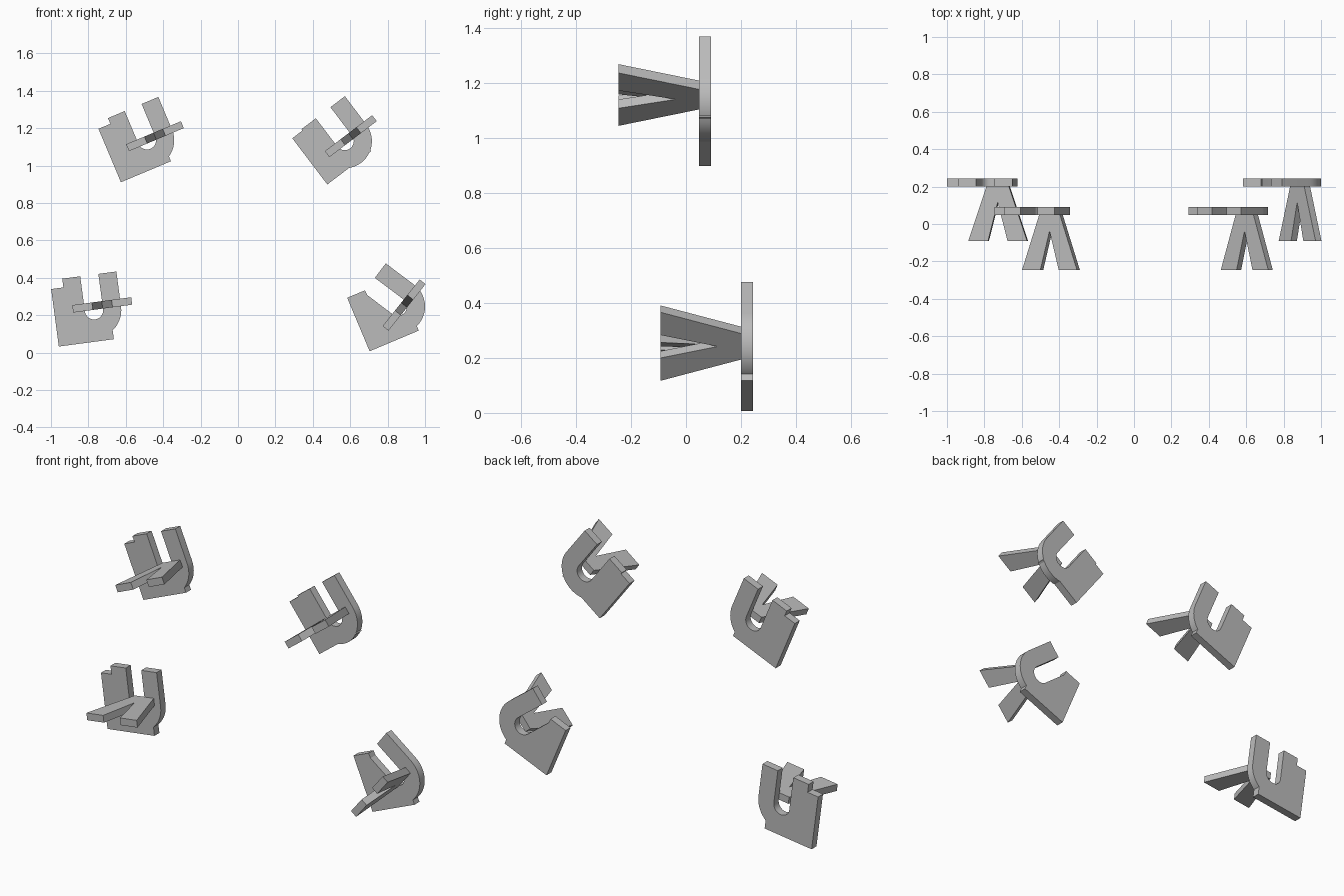
import bpy, bmesh, math
from mathutils import Matrix, Vector

if "Cube" in bpy.data.objects:
    bpy.data.objects.remove(bpy.data.objects["Cube"])

grey = bpy.data.materials.new("plain_grey")
grey.diffuse_color = (0.5, 0.5, 0.5, 1)
grey.use_nodes = True
grey.node_tree.nodes["Principled BSDF"].inputs["Base Color"].default_value = grey.diffuse_color

THICK = 0.044      # plate thickness
R_OUT, R_IN = 0.146, 0.049
ARM = 0.19         # arm length above the arc centre


def prism(name, pts, depth, matrix):
    """Extrude a closed 2D profile (x, z) along +y and place it."""
    bm = bmesh.new()
    face = bm.faces.new([bm.verts.new((p[0], 0, p[1])) for p in pts])
    ext = bmesh.ops.extrude_face_region(bm, geom=[face])
    bmesh.ops.translate(bm, vec=(0, depth, 0),
                        verts=[g for g in ext["geom"] if isinstance(g, bmesh.types.BMVert)])
    bmesh.ops.transform(bm, matrix=matrix, verts=bm.verts)
    bmesh.ops.recalc_face_normals(bm, faces=bm.faces)
    me = bpy.data.meshes.new(name)
    bm.to_mesh(me)
    bm.free()
    me.materials.append(grey)
    ob = bpy.data.objects.new(name, me)
    bpy.context.collection.objects.link(ob)
    return ob


def tilt(x, y, z, deg):
    return Matrix.Translation((x, y, z)) @ Matrix.Rotation(math.radians(-deg), 4, 'Y')


def u_profile(n=24):
    """Two straight arms joined by a half ring."""
    a = [math.pi + math.pi * i / n for i in range(n + 1)]
    outer = [(R_OUT * math.cos(t), R_OUT * math.sin(t)) for t in a]
    inner = [(R_IN * math.cos(t), R_IN * math.sin(t)) for t in reversed(a)]
    return ([(-R_OUT, ARM)] + outer + [(R_OUT, ARM), (R_IN, ARM)]
            + inner + [(-R_IN, ARM)])


def body_profile(left, right, low):
    """L-shaped backing plate, 0.31 tall, round the U."""
    top = low + 0.31
    return [(left, low), (right, low), (right, -0.088), (-0.07, -0.08),
            (-0.12, -0.01), (left + 0.103, top), (left, top)]


# Forked prop, drawn in (width, depth)
FORK = [(-0.159, 0), (-0.053, 0), (0, 0.208), (0.053, 0), (0.159, 0),
        (0.06, 0.294), (-0.06, 0.294)]

# name, U centre (x, z), plate front y, U angle, body angle,
# body (left, right, bottom), fork centre (x, z)
PIECES = [
    ("lower_left", (-0.770, 0.226), 0.2, 7.6, 7.6, (-0.212, 0.085, -0.167), (-0.726, 0.255)),
    ("upper_left", (-0.487, 1.135), 0.047, 22.8, 22.8, (-0.215, 0.075, -0.153), (-0.444, 1.157)),
    ("upper_right", (0.570, 1.131), 0.047, 37.2, 37.2, (-0.214, 0.080, -0.129), (0.603, 1.157)),
    ("lower_right", (0.854, 0.246), 0.2, 53.0, 22.8, (-0.231, 0.054, -0.162), (0.888, 0.254)),
]

for name, (cx, cz), y, ua, ba, body, (fx, fz) in PIECES:
    # Plate: U joined to its backing
    plate = prism(name + "_plate", u_profile(), THICK, tilt(cx, y, cz, ua))
    backing = prism(name + "_backing", body_profile(*body), THICK, tilt(cx, y, cz, ba))
    mod = plate.modifiers.new("join", 'BOOLEAN')
    mod.operation, mod.solver, mod.object = 'UNION', 'EXACT', backing
    bpy.context.view_layer.objects.active = plate
    bpy.ops.object.select_all(action='DESELECT')
    plate.select_set(True)
    bpy.ops.object.modifier_apply(modifier=mod.name)
    bpy.ops.object.shade_smooth_by_angle(angle=math.radians(25))
    bpy.data.objects.remove(backing)
    # Fork: profile laid flat (z -> y), then tilted with the U
    lay = Matrix(((1, 0, 0, 0), (0, 0, 1, 0), (0, 1, 0, -0.02), (0, 0, 0, 1)))
    angle = ua if name != "lower_right" else 51.5
    prism(name + "_fork", FORK, 0.04, tilt(fx, y - 0.292, fz, angle) @ lay)
